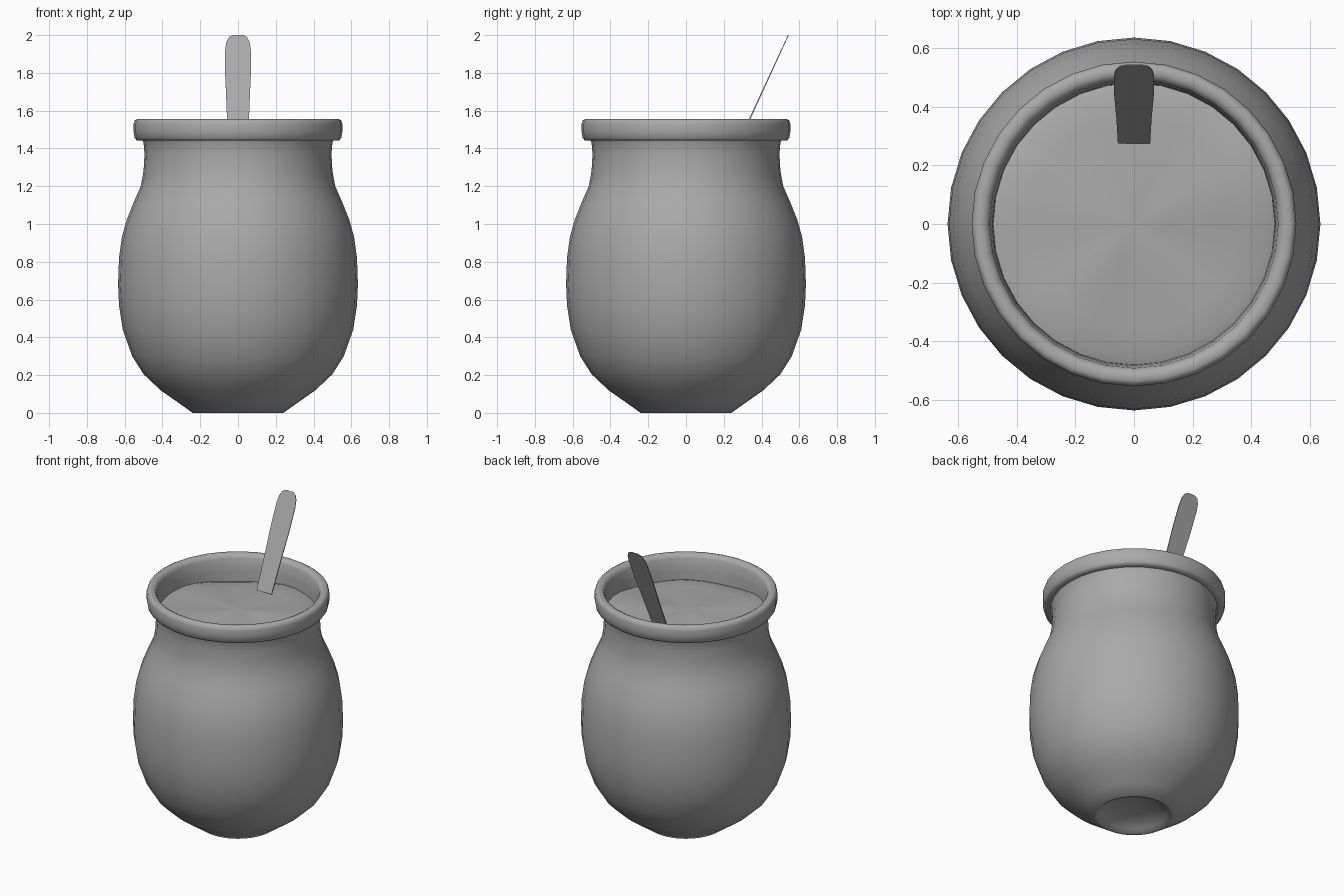
import bpy, bmesh, math
from mathutils import Vector

cube = bpy.data.objects.get("Cube")
if cube:
    bpy.data.objects.remove(cube)

SIDES = 32

grey = bpy.data.materials.new("plain_grey")
grey.use_nodes = True
COLOUR = (0.4, 0.4, 0.4, 1)
grey.diffuse_color = COLOUR
grey.node_tree.nodes["Principled BSDF"].inputs["Base Color"].default_value = COLOUR


def finish(name, bm, angle=40):
    bmesh.ops.recalc_face_normals(bm, faces=bm.faces)
    mesh = bpy.data.meshes.new(name)
    bm.to_mesh(mesh)
    bm.free()
    mesh.materials.append(grey)
    obj = bpy.data.objects.new(name, mesh)
    bpy.context.collection.objects.link(obj)
    bpy.ops.object.select_all(action='DESELECT')
    obj.select_set(True)
    bpy.context.view_layer.objects.active = obj
    bpy.ops.object.shade_smooth_by_angle(angle=math.radians(angle))
    return obj


def lathe(bm, profile, height=None):
    """Spin (radius, z) points about z; height(r, a) adds an optional ripple."""
    rings = []
    for r, z in profile:
        ring = []
        for i in range(SIDES if r else 1):
            a = math.tau * i / SIDES
            dz = height(r, a) if height else 0
            ring.append(bm.verts.new((r * math.cos(a), r * math.sin(a), z + dz)))
        rings.append(ring)
    for low, high in zip(rings, rings[1:]):
        for i in range(SIDES):
            j = (i + 1) % SIDES
            quad = [low[i % len(low)], low[j % len(low)],
                    high[j % len(high)], high[i % len(high)]]
            bm.faces.new(list(dict.fromkeys(quad)))


# Pot: hollow foot, round belly, neck, rolled rim and inner wall
foot = [(0, 0.06), (0.12, 0.05), (0.2, 0.02), (0.225, 0)]
belly = [(0.24, 0), (0.31, 0.05), (0.41, 0.12), (0.5, 0.205), (0.56, 0.3),
         (0.61, 0.44), (0.63, 0.57), (0.635, 0.68), (0.63, 0.82),
         (0.615, 0.93), (0.59, 1.02), (0.55, 1.12), (0.515, 1.2),
         (0.5, 1.28), (0.495, 1.37), (0.5, 1.43)]
rim = [(0.505, 1.442), (0.535, 1.442), (0.547, 1.455), (0.553, 1.49),
       (0.553, 1.53), (0.547, 1.548), (0.535, 1.555), (0.515, 1.555),
       (0.5, 1.547), (0.491, 1.53)]
inner = [(0.483, 1.45), (0.478, 1.36), (0.48, 1.25)]
bm = bmesh.new()
lathe(bm, foot + belly + rim + inner)
finish("pot", bm, 50)


# Filling with a gently uneven surface
def ripple(r, a):
    return 0.03 * r * math.sin(2 * a + 0.6) + 0.015 * r * math.sin(5 * a)


bm = bmesh.new()
lathe(bm, [(0, 1.415), (0.12, 1.415), (0.24, 1.413), (0.36, 1.411),
           (0.45, 1.409), (0.48, 1.4)], ripple)
finish("filling", bm, 60)

# Flat stick leaning towards the back, with a rounded tip
half = [(0.055, 0), (0.06, 0.2), (0.068, 0.4), (0.068, 0.54), (0.062, 0.585),
        (0.048, 0.614), (0.025, 0.626)]
outline = half + [(-w, t) for w, t in reversed(half)]
start, tip = Vector((0, 0.277, 1.425)), Vector((0, 0.542, 2.0))
along = (tip - start).normalized()
normal = Vector((1, 0, 0)).cross(along)
length = (tip - start).length
bm = bmesh.new()
layers = []
for side in (-1, 1):
    layers.append([bm.verts.new(start + Vector((w, 0, 0)) + along * (t * length / half[-1][1])
                                + normal * side * 0.004 * (1 - 0.8 * t))
                   for w, t in outline])
bm.faces.new(layers[0])
bm.faces.new(layers[1])
for i in range(len(outline)):
    j = (i + 1) % len(outline)
    bm.faces.new((layers[0][i], layers[0][j], layers[1][j], layers[1][i]))
finish("stick", bm, 30)
